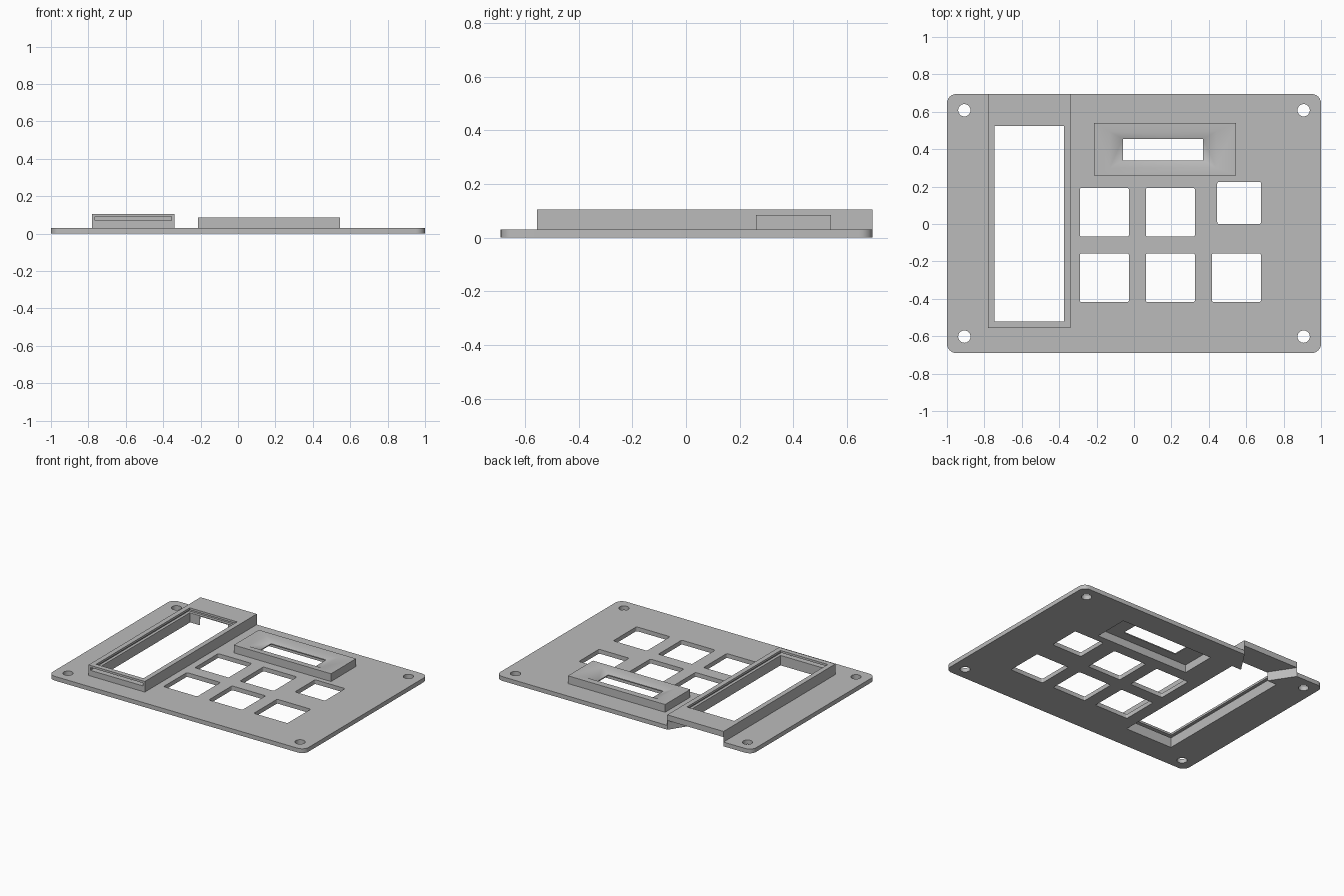
import bpy
import bmesh
import math

old = bpy.data.objects.get("Cube")
if old:
    bpy.data.objects.remove(old, do_unlink=True)

grey = bpy.data.materials.new("plain grey")
grey.use_nodes = True
COLOR = (0.5, 0.5, 0.5, 1)
grey.diffuse_color = COLOR
grey.node_tree.nodes["Principled BSDF"].inputs["Base Color"].default_value = COLOR

PLATE_TOP = 0.03


def rect(x0, x1, y0, y1, r=0, steps=6):
    """Outline of a rectangle, with rounded corners when r is set."""
    if not r:
        return [(x0, y0), (x1, y0), (x1, y1), (x0, y1)]
    centres = [(x1 - r, y1 - r), (x0 + r, y1 - r), (x0 + r, y0 + r), (x1 - r, y0 + r)]
    pts = []
    for k, (cx, cy) in enumerate(centres):
        for i in range(steps + 1):
            a = math.pi / 2 * (k + i / steps)
            pts.append((cx + r * math.cos(a), cy + r * math.sin(a)))
    return pts


def circle(cx, cy, r, n=32):
    return [(cx + r * math.cos(math.tau * i / n), cy + r * math.sin(math.tau * i / n))
            for i in range(n)]


def loft(name, rings):
    """Closed solid through (outline, z) rings, listed bottom to top."""
    bm = bmesh.new()
    loops = [[bm.verts.new((x, y, z)) for x, y in outline] for outline, z in rings]
    n = len(loops[0])
    bm.faces.new(loops[0][::-1])
    bm.faces.new(loops[-1])
    for low, high in zip(loops, loops[1:]):
        for i in range(n):
            j = (i + 1) % n
            bm.faces.new((low[i], low[j], high[j], high[i]))
    bmesh.ops.recalc_face_normals(bm, faces=bm.faces)
    mesh = bpy.data.meshes.new(name)
    bm.to_mesh(mesh)
    bm.free()
    mesh.materials.append(grey)
    ob = bpy.data.objects.new(name, mesh)
    bpy.context.collection.objects.link(ob)
    return ob


def prism(name, outline, z0, z1):
    return loft(name, [(outline, z0), (outline, z1)])


def cut(ob, cutters):
    """Subtract every cutter and keep the result as plain mesh."""
    for c in cutters:
        mod = ob.modifiers.new("cut", "BOOLEAN")
        mod.operation = "DIFFERENCE"
        mod.solver = "EXACT"
        mod.object = c
    bpy.context.view_layer.update()
    graph = bpy.context.evaluated_depsgraph_get()
    mesh = bpy.data.meshes.new_from_object(ob.evaluated_get(graph))
    ob.modifiers.clear()
    ob.data = mesh


# Solid parts
plate = prism("base_plate", rect(-1, 1, -0.69, 0.695, 0.05), 0, PLATE_TOP)
housing = prism("display_housing", rect(-0.78, -0.34, -0.555, 0.695), PLATE_TOP, 0.105)

# Small bezel with a shallow sloped rim around its window
outer = rect(-0.215, 0.545, 0.26, 0.54)
rim = rect(-0.13, 0.44, 0.3, 0.495)
window = rect(-0.06, 0.37, 0.34, 0.455)
bezel = prism("small_bezel", outer, PLATE_TOP, 0.085)

# Cutters for the display housing: well with flared cable exit, window, panel slot
half_well = [(0.185, -0.52), (0.185, 0.53), (0.11, 0.53), (0.218, 0.695), (0.218, 0.75)]
mid = -0.56
well_outline = ([(mid + x, y) for x, y in half_well]
                + [(mid - x, y) for x, y in reversed(half_well)])
well = prism("well_cutter", well_outline, -0.1, 0.065)
opening = prism("opening_cutter", rect(-0.745, -0.375, -0.52, 0.525), 0.05, 0.2)
slot = prism("slot_cutter", rect(-0.765, -0.355, -0.6, 0.545), 0.07, 0.09)

# Cutters for the small bezel: hollow underside and sloped window
hollow = prism("hollow_cutter", rect(-0.2, 0.53, 0.275, 0.525), -0.1, 0.055)
funnel = loft("funnel_cutter", [(window, 0.04), (window, 0.062), (rim, 0.085), (rim, 0.12)])

# Key windows and corner screw holes
keys = [(x, x + 0.263, y, y + 0.26) for y in (-0.417, -0.067) for x in (-0.29, 0.063, 0.416)]
keys[-1] = (0.445, 0.68, 0, 0.225)
holes = [prism("key_cutter", rect(*k, 0.01, 3), -0.1, 0.1) for k in keys]
holes += [prism("screw_cutter", circle(sx * 0.907, sy * 0.605 + 0.003, 0.033), -0.1, 0.1)
          for sx in (-1, 1) for sy in (-1, 1)]

cut(plate, [well, hollow] + holes)
cut(housing, [well, opening, slot])
cut(bezel, [hollow, funnel])

for helper in [well, opening, slot, hollow, funnel] + holes:
    bpy.data.objects.remove(helper, do_unlink=True)

# Smooth the rounded corners and sloped rim, keep real edges sharp
for ob in (plate, housing, bezel):
    bpy.ops.object.select_all(action="DESELECT")
    ob.select_set(True)
    bpy.context.view_layer.objects.active = ob
    bpy.ops.object.shade_smooth_by_angle(angle=math.radians(35))
